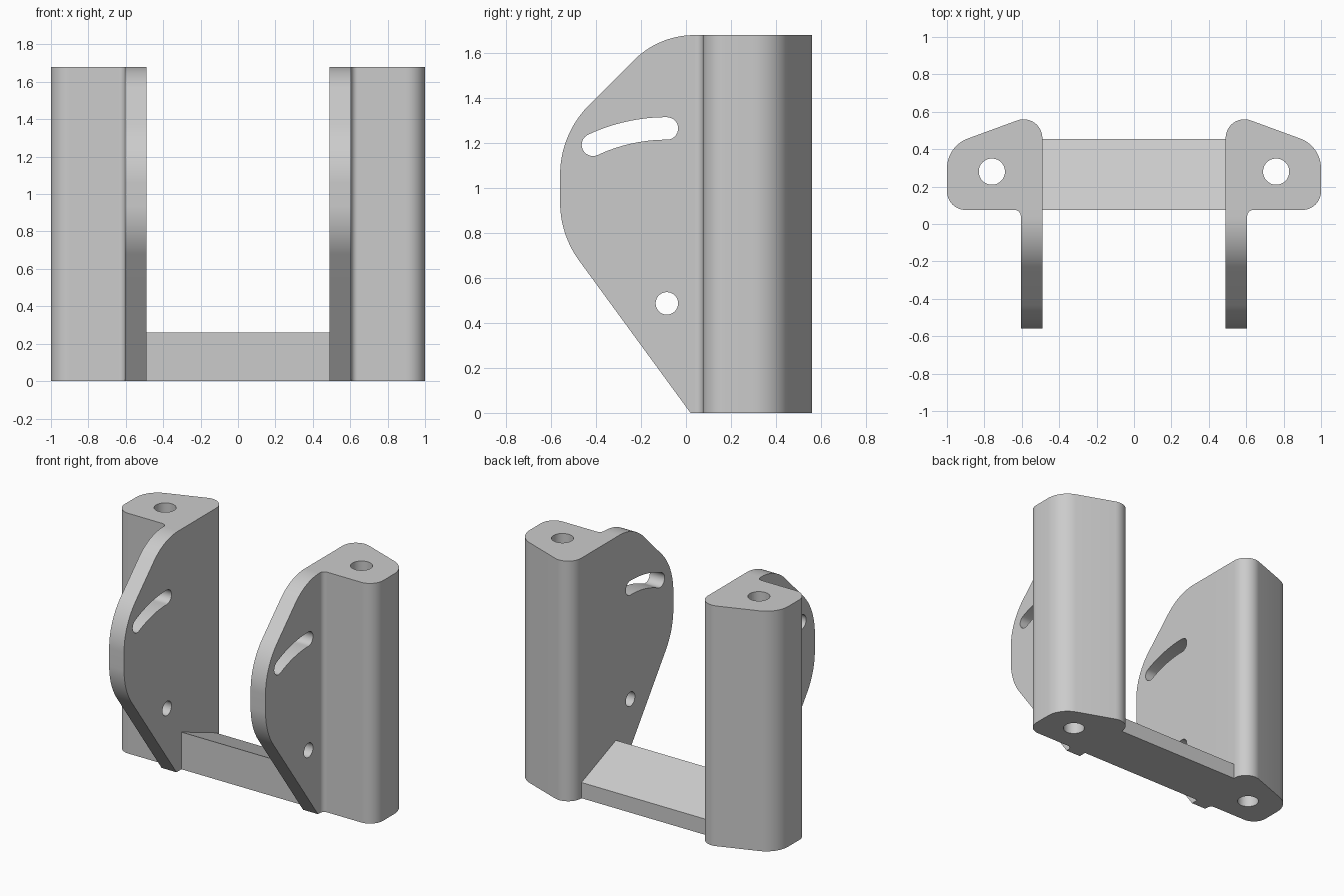
import bpy, bmesh
from math import radians, sin, cos, pi
from mathutils import Vector

if "Cube" in bpy.data.objects:
    bpy.data.objects.remove(bpy.data.objects["Cube"], do_unlink=True)

grey = bpy.data.materials.new("plain grey")
grey.use_nodes = True
grey.diffuse_color = (0.6, 0.6, 0.6, 1)
grey.node_tree.nodes["Principled BSDF"].inputs["Base Color"].default_value = (0.6, 0.6, 0.6, 1)


def rounded(corners, steps=12):
    """Outline from (a, b, radius) corners, each rounded by a tangent arc."""
    pts = []
    for i, (a, b, r) in enumerate(corners):
        p = Vector((a, b))
        if r == 0:
            pts.append(p)
            continue
        u = (Vector(corners[i - 1][:2]) - p).normalized()
        v = (Vector(corners[(i + 1) % len(corners)][:2]) - p).normalized()
        half = u.angle(v) / 2
        centre = p + (u + v).normalized() * (r / sin(half))
        start = p + u * (r * cos(half) / sin(half)) - centre
        sweep = pi - 2 * half
        if u.x * v.y - u.y * v.x > 0:
            sweep = -sweep
        for k in range(steps + 1):
            t = sweep * k / steps
            pts.append(centre + Vector((start.x * cos(t) - start.y * sin(t),
                                        start.x * sin(t) + start.y * cos(t))))
    return pts


def arc(ca, cb, r, start, end, steps=16):
    angles = [radians(start + (end - start) * k / steps) for k in range(steps + 1)]
    return [Vector((ca + r * cos(t), cb + r * sin(t))) for t in angles]


def prism(name, outline, axis, low, high):
    """Extrude an outline along z (outline is x, y) or along x (outline is y, z)."""
    place = (lambda p, d: (p.x, p.y, d)) if axis == "z" else (lambda p, d: (d, p.x, p.y))
    bm = bmesh.new()
    bottom = [bm.verts.new(place(p, low)) for p in outline]
    top = [bm.verts.new(place(p, high)) for p in outline]
    bm.faces.new(bottom)
    bm.faces.new(top)
    for i in range(len(outline)):
        j = (i + 1) % len(outline)
        bm.faces.new((bottom[i], bottom[j], top[j], top[i]))
    bmesh.ops.recalc_face_normals(bm, faces=bm.faces)
    mesh = bpy.data.meshes.new(name)
    bm.to_mesh(mesh)
    bm.free()
    mesh.materials.append(grey)
    ob = bpy.data.objects.new(name, mesh)
    bpy.context.collection.objects.link(ob)
    return ob


def combine(ob, other, operation):
    mod = ob.modifiers.new(operation.title(), "BOOLEAN")
    mod.object, mod.operation, mod.solver = other, operation, "EXACT"


HEIGHT, INNER, PLATE = 1.68, 0.49, 0.605

# Upright post with its rounded corners and the fillet towards the plate
upright = prism("uprights", rounded([
    (INNER, 0.04, 0), (PLATE, 0.04, 0), (PLATE, 0.075, 0.034), (1, 0.075, 0.1),
    (1, 0.416, 0.17), (INNER, 0.603, 0.1)]), "z", 0, HEIGHT)

# Side plate projecting to the front
plate = prism("side_plate", rounded([
    (0.02, 0, 0), (0.2, 0, 0), (0.2, HEIGHT, 0), (-0.12, HEIGHT, 0.38),
    (-0.56, 1.24, 0.44), (-0.56, 0.793, 0.44)], 20), "x", INNER, PLATE)

# Cutters: bolt hole, pivot hole and curved slot about the pivot
PY, PZ, R, W = -0.085, 0.487, 0.778, 0.05
bolt_hole = prism("bolt_hole_cutter", arc(0.76, 0.28, 0.07, 0, 352.5, 47), "z", -0.1, HEIGHT + 0.1)
pivot_hole = prism("pivot_hole_cutter", arc(PY, PZ, W, 0, 350, 35), "x", 0.4, 0.7)
A, B = 90, 115
end = Vector((PY + R * cos(radians(B)), PZ + R * sin(radians(B))))
slot_outline = (arc(PY, PZ, R + W, A, B) + arc(end.x, end.y, W, B, B + 180)[1:-1]
                + arc(PY, PZ, R - W, B, A) + arc(PY, PZ + R, W, A - 180, A)[1:-1])
slot = prism("slot_cutter", slot_outline, "x", 0.4, 0.7)

combine(upright, plate, "UNION")
for cutter in (bolt_hole, pivot_hole, slot):
    combine(upright, cutter, "DIFFERENCE")
upright.modifiers.new("Mirror", "MIRROR").use_mirror_merge = False

# Bake the modifiers, then drop the helpers
depsgraph = bpy.context.evaluated_depsgraph_get()
baked = bpy.data.meshes.new_from_object(upright.evaluated_get(depsgraph))
upright.modifiers.clear()
upright.data = baked
for helper in (plate, bolt_hole, pivot_hole, slot):
    bpy.data.objects.remove(helper, do_unlink=True)

# Cross bar whose top slopes down to the back
prism("cross_bar", [Vector(p) for p in
      ((0.075, 0), (0.455, 0), (0.455, 0.11), (0.075, 0.26))], "x", -INNER, INNER)

bpy.ops.object.select_all(action="DESELECT")
upright.select_set(True)
bpy.context.view_layer.objects.active = upright
bpy.ops.object.shade_smooth_by_angle(angle=radians(30))
